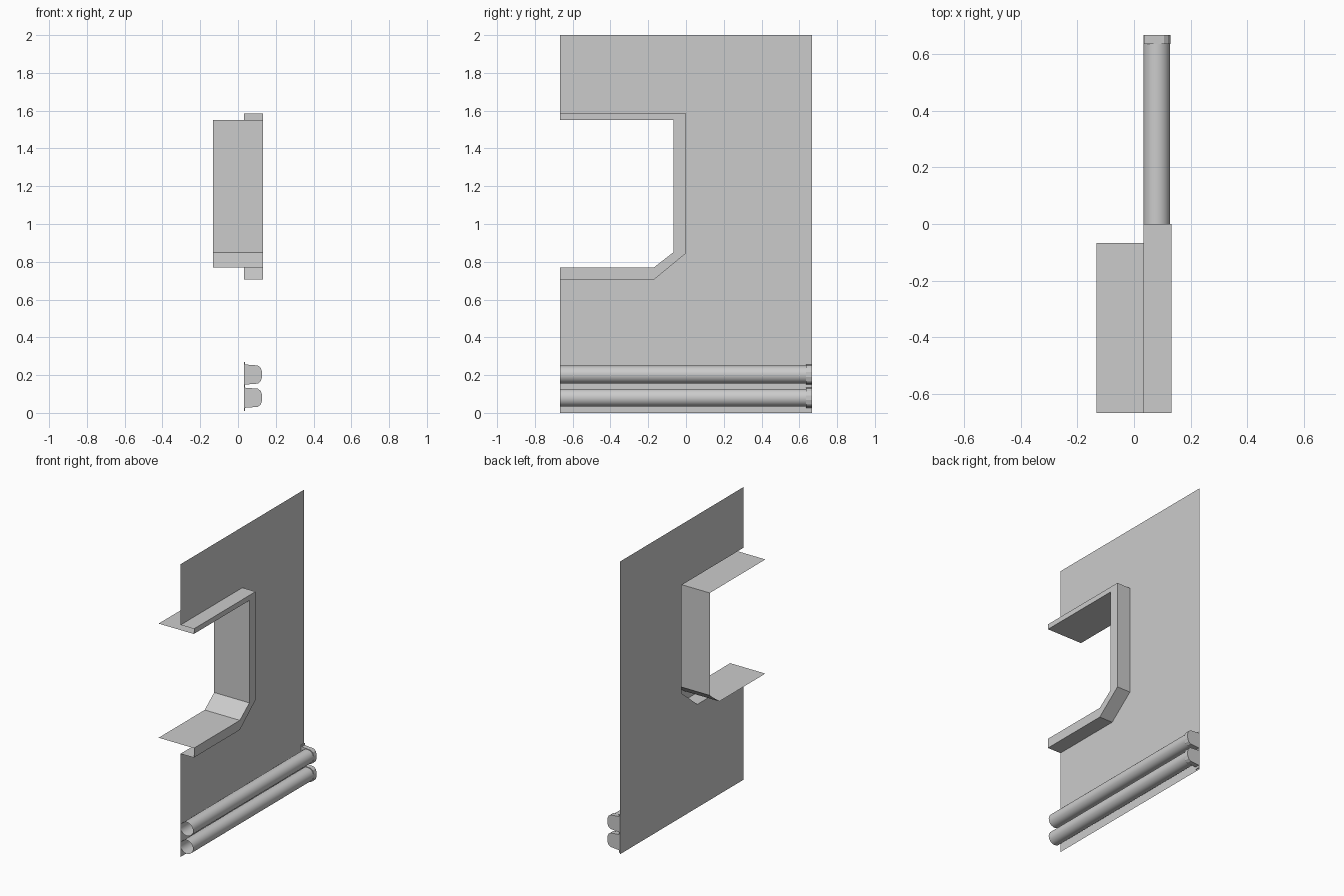
import bpy, math

if "Cube" in bpy.data.objects:
    bpy.data.objects.remove(bpy.data.objects["Cube"])

WALL_X, FRONT_X, BACK_X = 0.033, 0.133, -0.133
Y0, Y1 = -0.667, 0.667

# Window outlines as (y, z), running from the top edge round to the bottom edge
OUTER = [(Y0, 1.585), (0, 1.585), (0, 0.845), (-0.17, 0.705), (Y0, 0.705)]
INNER = [(Y0, 1.55), (-0.067, 1.55), (-0.067, 0.85), (-0.17, 0.77), (Y0, 0.77)]


def make(name, verts, faces):
    mesh = bpy.data.meshes.new(name)
    mesh.from_pydata(verts, [], faces)
    mesh.update()
    obj = bpy.data.objects.new(name, mesh)
    bpy.context.collection.objects.link(obj)
    return obj


def strips(name, loops, closed=False):
    """Bridge successive point loops with quads."""
    n = len(loops[0])
    verts = [p for loop in loops for p in loop]
    faces = [(k * n + i, k * n + (i + 1) % n, (k + 1) * n + (i + 1) % n, (k + 1) * n + i)
             for k in range(len(loops) - 1) for i in range(n if closed else n - 1)]
    return make(name, verts, faces)


def at_x(profile, x):
    return [(x, y, z) for y, z in profile]


# Thin wall sheet with the window opening cut from its front edge
border = [(Y0, 2), (Y1, 2), (Y1, 0.845), (Y1, 0), (Y0, 0)]
strips("wall_panel", [at_x(border, WALL_X), at_x(OUTER, WALL_X)])

# Window frame: outer side, front rim and deep inner reveal
strips("window_frame", [at_x(OUTER, WALL_X), at_x(OUTER, FRONT_X),
                        at_x(INNER, FRONT_X), at_x(INNER, BACK_X)])

# Two horizontal pipes, each ending in a clip at the rear
SIDES, R, PIPE_X = 24, 0.047, 0.08
for label, zc in (("lower", 0.08), ("upper", 0.203)):
    ring = [(PIPE_X + R * math.cos(2 * math.pi * i / SIDES),
             zc + R * math.sin(2 * math.pi * i / SIDES)) for i in range(SIDES)]
    pipe = strips(label + "_pipe",
                  [[(x, y, z) for x, z in reversed(ring)] for y in (Y0, 0.65)], True)
    for poly in pipe.data.polygons:
        poly.use_smooth = True

    # Clip profile (x, half height), mirrored about the pipe centre
    half = [(0.033, 0.054), (0.040, 0.053), (0.105, 0.048), (0.120, 0.036), (0.128, 0.013)]
    prof = [(x, zc + h) for x, h in half] + [(x, zc - h) for x, h in reversed(half)]
    n = len(prof)
    verts = [(x, y, z) for y in (0.635, Y1) for x, z in prof]
    faces = [tuple(range(n)), tuple(reversed(range(n, 2 * n)))]
    faces += [(i, i + n, (i + 1) % n + n, (i + 1) % n) for i in range(n)]
    make(label + "_pipe_clip", verts, faces)

# Thin mounting flange behind both clips
fx, fz = (WALL_X, 0.038), (0.01, 0.27)
verts = [(x, y, z) for x in fx for y in (0.635, Y1) for z in fz]
make("clip_flange", verts, [(0, 1, 3, 2), (4, 6, 7, 5), (0, 4, 5, 1),
                            (2, 3, 7, 6), (0, 2, 6, 4), (1, 5, 7, 3)])
